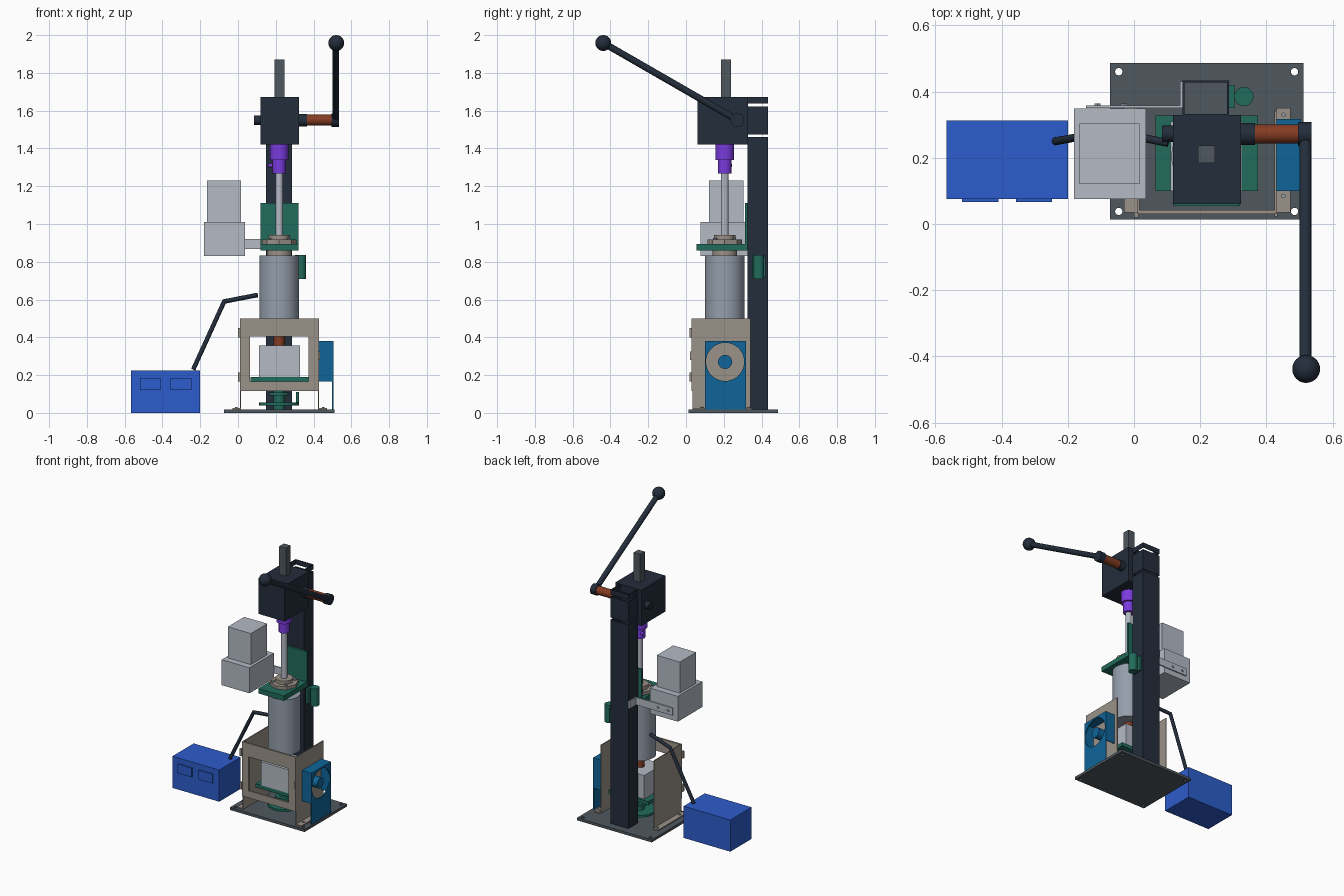
import bpy, bmesh, math
from mathutils import Vector, Matrix

cube = bpy.data.objects.get("Cube")
if cube:
    bpy.data.objects.remove(cube, do_unlink=True)


def material(name, code):
    # sRGB hex code to a linear flat colour
    rgb = [int(code[i:i + 2], 16) / 255 for i in (0, 2, 4)]
    col = [c / 12.92 if c < 0.04 else ((c + 0.055) / 1.055) ** 2.4 for c in rgb] + [1]
    m = bpy.data.materials.new(name)
    m.use_nodes = True
    m.diffuse_color = col
    m.node_tree.nodes["Principled BSDF"].inputs["Base Color"].default_value = col
    return m


navy = material("dark navy", "232d3b")
grey = material("plate grey", "50585f")
silver = material("light silver", "b4bac5")
steel = material("steel", "949eab")
beige = material("warm beige", "9b9289")
green = material("deep green", "216b5c")
blue = material("bright blue", "2c5ccb")
fan_blue = material("fan blue", "0f6599")
purple = material("purple", "7b3be0")
copper = material("copper", "853c22")


def finish(name, bm, mat, smooth=False):
    bmesh.ops.recalc_face_normals(bm, faces=bm.faces)
    me = bpy.data.meshes.new(name)
    bm.to_mesh(me)
    bm.free()
    me.materials.append(mat)
    if smooth:
        for p in me.polygons:
            p.use_smooth = True
        me.set_sharp_from_angle(angle=math.radians(35))
    ob = bpy.data.objects.new(name, me)
    bpy.context.collection.objects.link(ob)
    return ob


def box(name, mat, x, y, z):
    bm = bmesh.new()
    bmesh.ops.create_cube(bm, size=1)
    for v in bm.verts:
        v.co = [a + (c + 0.5) * (b - a) for c, (a, b) in zip(v.co, (x, y, z))]
    return finish(name, bm, mat)


def rod(name, mat, p, q, r, sides=32):
    p, q = Vector(p), Vector(q)
    bm = bmesh.new()
    turn = (q - p).to_track_quat("Z", "Y").to_matrix().to_4x4()
    bmesh.ops.create_cone(bm, cap_ends=True, segments=sides, radius1=r, radius2=r,
                          depth=(q - p).length, matrix=Matrix.Translation((p + q) / 2) @ turn)
    return finish(name, bm, mat, sides > 8)


def ball(name, mat, p, r):
    bm = bmesh.new()
    bmesh.ops.create_uvsphere(bm, u_segments=32, v_segments=16, radius=r,
                              matrix=Matrix.Translation(p))
    return finish(name, bm, mat, True)


def cut(ob, *cutters):
    for c in cutters:
        mod = ob.modifiers.new("cut", "BOOLEAN")
        mod.object, mod.solver = c, "EXACT"
    bpy.context.view_layer.update()
    me = bpy.data.meshes.new_from_object(ob.evaluated_get(bpy.context.evaluated_depsgraph_get()))
    ob.modifiers.clear()
    ob.data = me
    for c in cutters:
        bpy.data.objects.remove(c, do_unlink=True)
    return ob


CX, CY = 0.218, 0.205   # main spindle axis


def spindle(name, mat, z0, z1, r, sides=32):
    return rod(name, mat, (CX, CY, z0), (CX, CY, z1), r, sides)


# Base plate with corner bolt holes
base = box("base_plate", grey, (-0.073, 0.512), (0.013, 0.487), (0, 0.018))
cut(base, *[rod("hole", grey, (x, y, -0.1), (x, y, 0.1), 0.011)
            for x in (-0.046, 0.485) for y in (0.038, 0.46)])

# Hollow column: long tube plus two clamp bands at the top
for i, (lo, hi) in enumerate(((0.018, 1.46), (1.475, 1.622), (1.638, 1.672))):
    tube = box("column_%d" % i, navy, (0.147, 0.287), (0.326, 0.434), (lo, hi))
    cut(tube, box("bore", navy, (0.153, 0.281), (0.332, 0.428), (lo - 0.1, hi + 0.1)))

# Press head, square ram and side pivots
box("press_head", navy, (0.118, 0.323), (0.06, 0.329), (1.42, 1.673))
box("square_ram", grey, (0.193, 0.245), (0.184, 0.237), (1.4, 1.87))
PY, PZ = 0.272, 1.55
rod("pivot_end", navy, (0.085, PY, PZ), (0.12, PY, PZ), 0.025)
rod("pivot_collar", navy, (0.32, PY, PZ), (0.365, PY, PZ), 0.033)
rod("pivot_sleeve", copper, (0.365, PY, PZ), (0.5, PY, PZ), 0.029)
rod("lever_hub", navy, (0.495, PY, PZ), (0.536, PY, PZ), 0.036)
rod("lever_arm", navy, (0.518, PY, PZ), (0.518, -0.44, 1.96), 0.018)
ball("lever_knob", navy, (0.52, -0.438, 1.958), 0.042)

# Coupling and press rod
spindle("coupling_upper", purple, 1.34, 1.42, 0.049)
spindle("coupling_lower", purple, 1.268, 1.34, 0.035)
rod("coupling_screw", purple, (0.165, CY + 0.03, 1.31), (CX, CY, 1.31), 0.011)
spindle("press_rod", silver, 0.9, 1.268, 0.02)

# Upper bracket and bearing
box("bracket_shelf", green, (0.12, 0.32), (0.055, 0.326), (0.86, 0.895))
box("bracket_back", green, (0.12, 0.32), (0.313, 0.326), (0.86, 1.11))
spindle("bearing_flange", beige, 0.895, 0.917, 0.092, 8)
spindle("bearing_cap", beige, 0.917, 0.942, 0.056)
for i in range(4):
    a = math.pi / 4 + i * math.pi / 2
    x, y = CX + 0.072 * math.cos(a), CY + 0.072 * math.sin(a)
    rod("bearing_bolt", steel, (x, y, 0.91), (x, y, 0.927), 0.01, 6)
spindle("cylinder_neck", beige, 0.83, 0.86, 0.065)

# Main cylinder and nozzle
spindle("main_cylinder", steel, 0.44, 0.832, 0.105, 48)
spindle("nozzle", copper, 0.355, 0.44, 0.03)

# Container, tray and screw jack
box("container", silver, (0.11, 0.327), (0.1, 0.31), (0.19, 0.357))
box("tray", green, (0.065, 0.375), (0.1, 0.328), (0.165, 0.19))
spindle("jack_screw", green, 0.018, 0.165, 0.03)
spindle("jack_wheel", green, 0.04, 0.055, 0.106)
spindle("jack_collar", green, 0.092, 0.108, 0.055)
rod("jack_handle", green, (0.315, CY, 0.05), (0.315, CY, 0.11), 0.009)

# Lower frame: window door, side walls, feet and hinges
door = box("frame_door", beige, (0.01, 0.43), (0.03, 0.042), (0.115, 0.5))
cut(door, box("window", beige, (0.063, 0.373), (-0.1, 0.2), (0.165, 0.405)))
for side, x, out in (("left", 0.43, 0.472), ("right", 0.01, -0.03)):
    inner = x + 0.006 if x < 0.2 else x - 0.006
    box(side + "_wall", beige, sorted((x, inner)), (0.035, 0.342), (0.018, 0.5))
    foot = box(side + "_foot", beige, sorted((x, out)), (0.035, 0.35), (0.018, 0.025))
    fx = (x + out) / 2
    for y in (0.085, 0.33):
        rod(side + "_foot_bolt", steel, (fx, y, 0.024), (fx, y, 0.03), 0.007, 6)
for z in (0.165, 0.4):
    box("door_hinge", beige, (0, 0.014), (0.019, 0.035), (z, z + 0.05))
box("door_catch", beige, (0.424, 0.434), (0.022, 0.035), (0.28, 0.325))

# Side fan: open housing, round opening and hub
FX, FZ = (0.43, 0.505), (0.165, 0.38)
face = box("fan_face", fan_blue, (0.497, 0.505), (0.1, 0.317), (0.018, 0.38))
cut(face, rod("opening", fan_blue, (0.4, 0.207, 0.27), (0.6, 0.207, 0.27), 0.101, 48))
box("fan_top", fan_blue, FX, (0.1, 0.317), (0.374, 0.38))
for y in (0.1, 0.311):
    box("fan_side", fan_blue, FX, (y, y + 0.006), FZ)
rod("fan_hub", fan_blue, (0.43, 0.207, 0.27), (0.5, 0.207, 0.27), 0.037)

# Motor unit and its arm
box("motor_base", silver, (-0.181, 0.036), (0.076, 0.349), (0.83, 1.01))
box("motor_top", silver, (-0.164, 0.016), (0.121, 0.304), (1.01, 1.23))
box("motor_arm", silver, (-0.145, 0.147), (0.35, 0.358), (0.867, 0.92))
box("motor_arm_flange", silver, (0.139, 0.147), (0.35, 0.43), (0.867, 0.92))
for x in (-0.11, -0.03):
    rod("arm_bolt", steel, (x, 0.356, 0.893), (x, 0.364, 0.893), 0.01, 6)

# Side canister on the column
rod("canister", green, (0.332, 0.385, 0.71), (0.332, 0.385, 0.835), 0.029)
box("canister_mount", green, (0.287, 0.303), (0.35, 0.42), (0.72, 0.825))

# Control box with two front panels, and its cable
box("control_box", blue, (-0.566, -0.2), (0.076, 0.313), (0, 0.224))
for x in (-0.52, -0.357):
    box("control_panel", blue, (x, x + 0.11), (0.067, 0.077), (0.12, 0.185))
path = [(-0.237, 0.25, 0.23), (-0.073, 0.28, 0.59), (0.103, 0.245, 0.624)]
for p, q in zip(path, path[1:]):
    rod("cable", navy, p, q, 0.012, 16)
ball("cable_bend", navy, path[1], 0.012)
